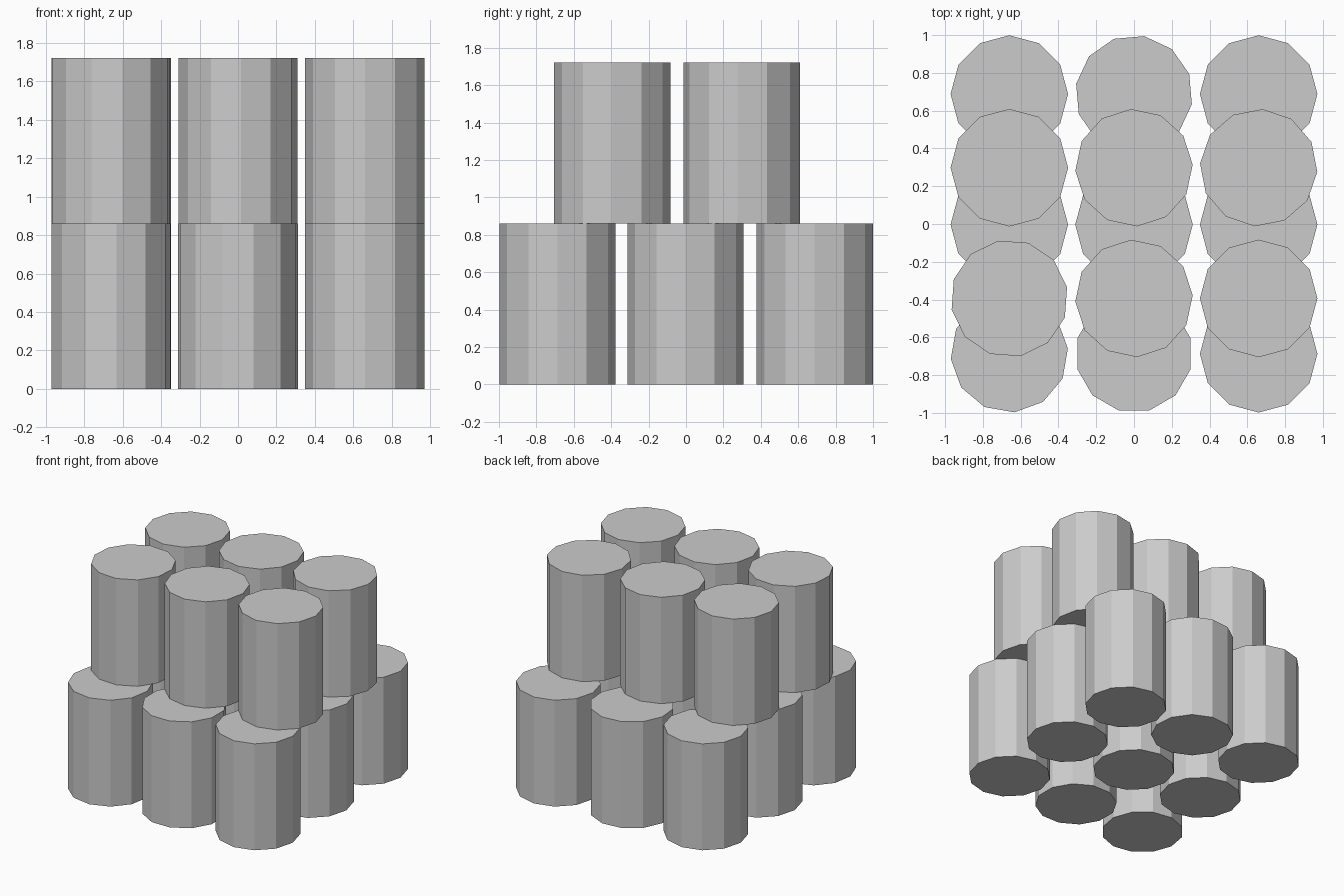
import bpy
from math import radians

if "Cube" in bpy.data.objects:
    bpy.data.objects.remove(bpy.data.objects["Cube"])

R, H = 0.311, 0.86   # 12-sided drum radius and height
COLS = (-0.66, 0.0, 0.66)


def drum(name, x, y, z, turn):
    bpy.ops.mesh.primitive_cylinder_add(
        vertices=12, radius=R, depth=H,
        location=(x, y, z + H / 2), rotation=(0, 0, radians(turn)))
    bpy.context.object.name = name


# (layer, row y, base z, small turn of each drum left to right)
rows = [
    ("lower_front", -0.687, 0, (5, 15, 0)),
    ("lower_middle", -0.003, 0, (0, 0, 0)),
    ("lower_back", 0.688, 0, (0, -10, 0)),
    ("upper_front", -0.394, H, (11, 3, 0)),
    ("upper_back", 0.298, H, (0, 3, -4)),
]

# Two stacked layers of drums, the upper rows straddling the lower ones
for label, y, z, turns in rows:
    for side, x, turn in zip(("left", "centre", "right"), COLS, turns):
        drum(f"{label}_{side}_drum", x, y, z, turn)
